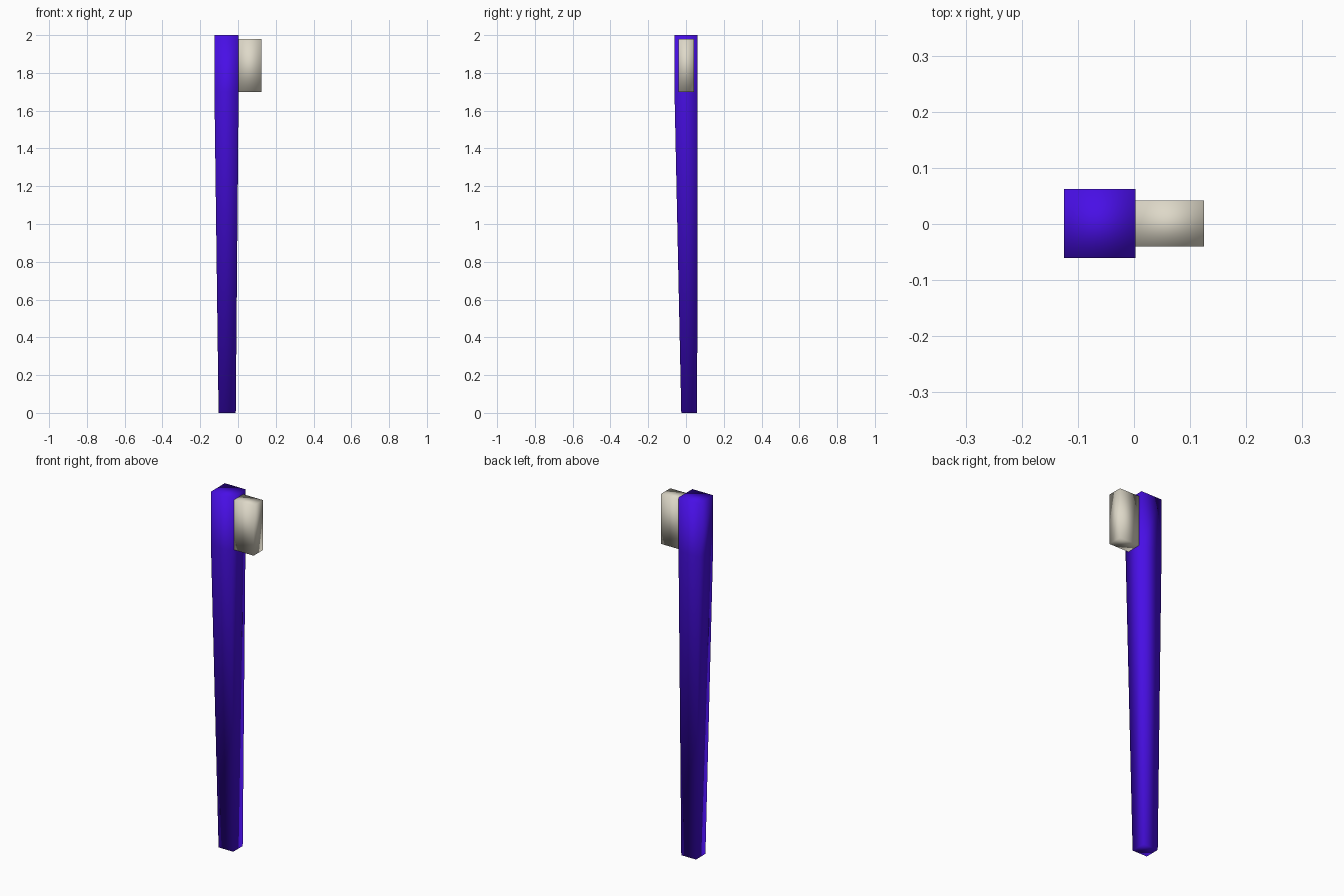
import bpy, bmesh

if "Cube" in bpy.data.objects:
    bpy.data.objects.remove(bpy.data.objects["Cube"])


def material(name, rgb):
    m = bpy.data.materials.new(name)
    m.diffuse_color = (*rgb, 1)
    m.use_nodes = True
    m.node_tree.nodes["Principled BSDF"].inputs["Base Color"].default_value = m.diffuse_color
    return m


def lofted_block(name, rings, mat):
    """Square-section solid through rings of (z, x0, x1, y0, y1), bottom to top."""
    bm = bmesh.new()
    loops = [[bm.verts.new(p) for p in
              ((x0, y0, z), (x1, y0, z), (x1, y1, z), (x0, y1, z))]
             for z, x0, x1, y0, y1 in rings]
    for a, b in zip(loops, loops[1:]):
        for i in range(4):
            j = (i + 1) % 4
            bm.faces.new((a[i], a[j], b[j], b[i]))
    bm.faces.new(loops[0][::-1])
    bm.faces.new(loops[-1])
    bmesh.ops.recalc_face_normals(bm, faces=bm.faces)
    for f in bm.faces:
        f.smooth = True
    mesh = bpy.data.meshes.new(name)
    bm.to_mesh(mesh)
    bm.free()
    mesh.materials.append(mat)
    ob = bpy.data.objects.new(name, mesh)
    bpy.context.collection.objects.link(ob)
    return ob


purple = material("deep violet", (0.065, 0.0045, 0.79))
cream = material("pale stone", (0.73, 0.69, 0.58))

# Tapered leg with a straight square head; its back face stays nearly upright
lofted_block("tapered_leg", [
    (0.0, -0.103, -0.012, -0.025, 0.059),
    (1.7, -0.125, 0.003, -0.061, 0.062),
    (2.0, -0.125, 0.003, -0.061, 0.062),
], purple)

# Tenon block joined to the side of the head
lofted_block("side_tenon", [
    (1.70, 0.002, 0.125, -0.040, 0.042),
    (1.98, 0.002, 0.125, -0.040, 0.042),
], cream)
